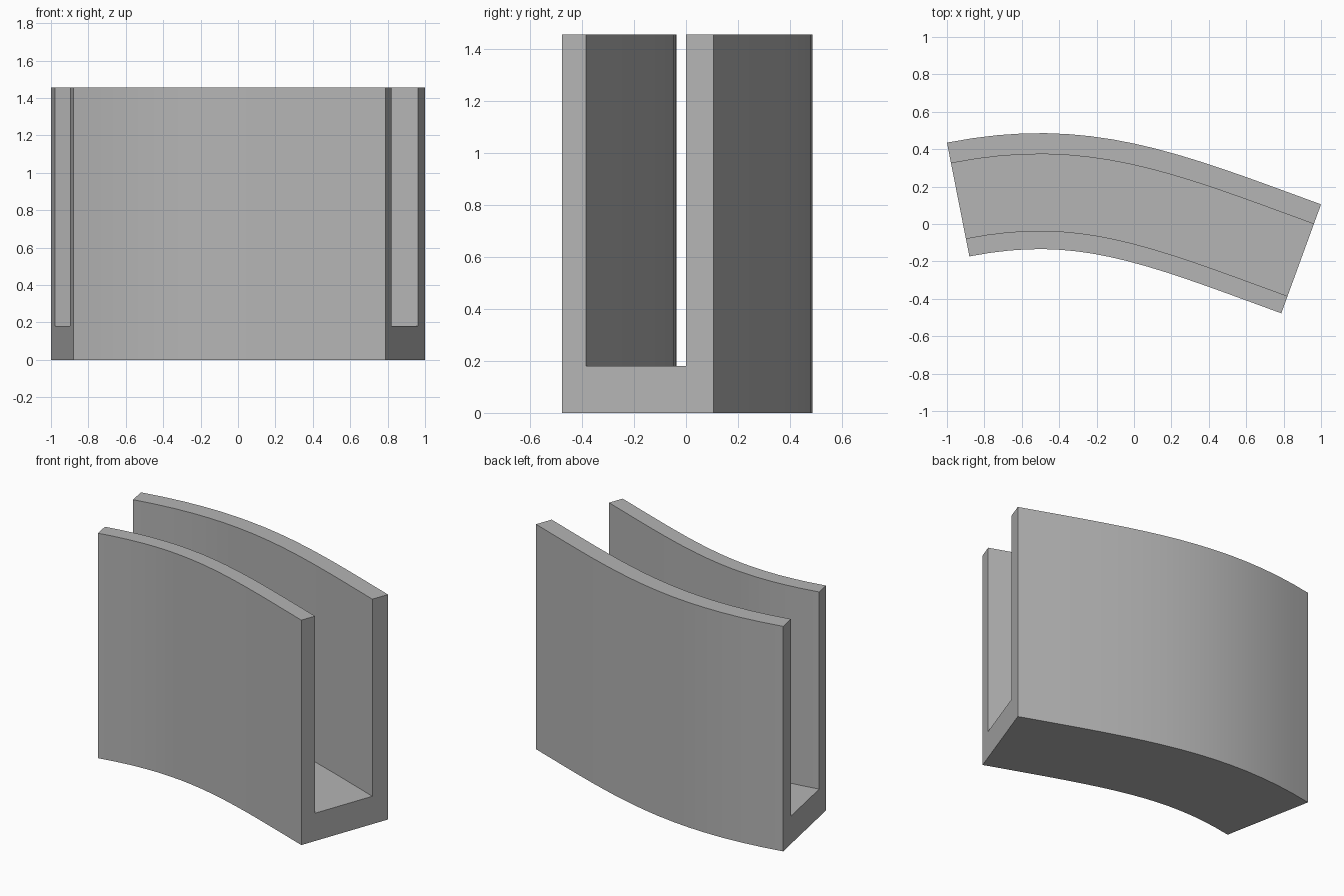
import bpy
import bmesh
import math
from mathutils import Vector
from mathutils.geometry import interpolate_bezier

if "Cube" in bpy.data.objects:
    bpy.data.objects.remove(bpy.data.objects["Cube"], do_unlink=True)

HEIGHT, FLOOR, WIDTH = 1.455, 0.18, 0.62
BACK_WALL, FRONT_WALL = 0.112, 0.098
SEGMENTS = 16

# Plain grey material
grey = bpy.data.materials.new("light_grey")
grey.use_nodes = True
colour = (0.46, 0.46, 0.46, 1)
grey.diffuse_color = colour
grey.node_tree.nodes["Principled BSDF"].inputs["Base Color"].default_value = colour

# Curved path along the back face
start, end = Vector((-1, 0.435)), Vector((1, 0.105))
handle_a = start + 0.76 * Vector((1, 0.197))
handle_b = end - 0.76 * Vector((1, -0.365))
path = interpolate_bezier(start, handle_a, handle_b, end, SEGMENTS + 1)
path = [Vector(p[:2]) for p in path]

# U-shaped cross-section: distance towards the front, height
inner_front = WIDTH - FRONT_WALL
profile = [(0, 0), (0, HEIGHT), (BACK_WALL, HEIGHT), (BACK_WALL, FLOOR),
           (inner_front, FLOOR), (inner_front, HEIGHT), (WIDTH, HEIGHT), (WIDTH, 0)]


def tangent(i):
    """Direction of the path at point i, exact at both ends."""
    if i == 0:
        return (handle_a - start).normalized()
    if i == SEGMENTS:
        return (end - handle_b).normalized()
    return (path[i + 1] - path[i - 1]).normalized()


# Sweep the section along the path
bm = bmesh.new()
rings = []
for i, point in enumerate(path):
    t = tangent(i)
    side = Vector((t.y, -t.x))
    rings.append([bm.verts.new((*(point + side * d), z)) for d, z in profile])
for a, b in zip(rings, rings[1:]):
    for j in range(len(profile)):
        k = (j + 1) % len(profile)
        bm.faces.new((a[j], a[k], b[k], b[j]))

# End caps, split into the two walls and the floor
for ring in (rings[0], rings[-1]):
    r = ring
    bm.faces.new((r[0], r[1], r[2], r[3]))
    bm.faces.new((r[0], r[3], r[4], r[7]))
    bm.faces.new((r[4], r[5], r[6], r[7]))
bmesh.ops.recalc_face_normals(bm, faces=bm.faces[:])

mesh = bpy.data.meshes.new("curved_channel")
bm.to_mesh(mesh)
bm.free()
mesh.materials.append(grey)
channel = bpy.data.objects.new("curved_channel", mesh)
bpy.context.collection.objects.link(channel)

# Smooth the curved walls, keep the corners sharp
bpy.ops.object.select_all(action="DESELECT")
channel.select_set(True)
bpy.context.view_layer.objects.active = channel
bpy.ops.object.shade_smooth_by_angle(angle=math.radians(30))
